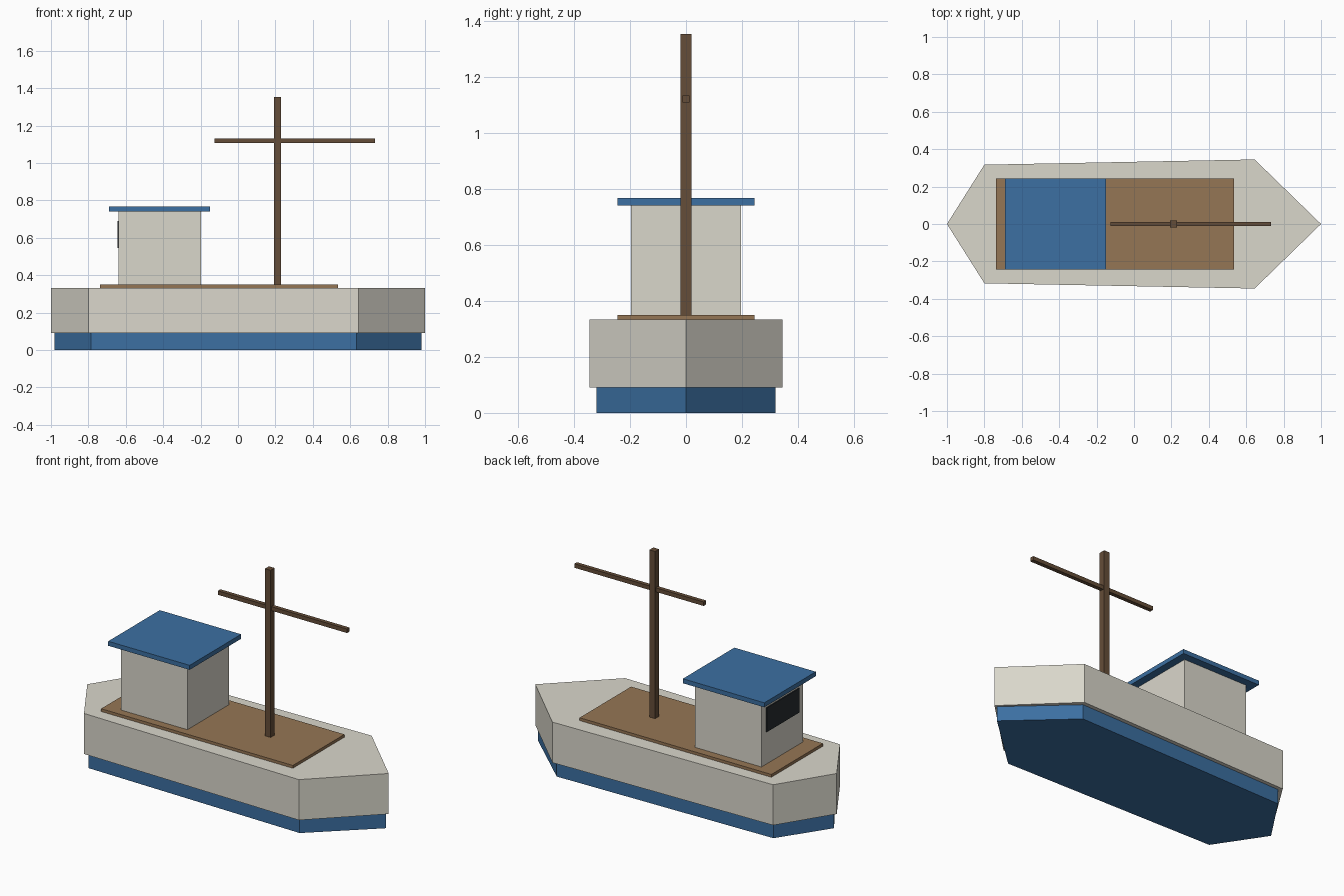
import bpy, bmesh

if "Cube" in bpy.data.objects:
    bpy.data.objects.remove(bpy.data.objects["Cube"])


def material(name, rgb):
    m = bpy.data.materials.new(name)
    m.diffuse_color = (*rgb, 1)
    m.use_nodes = True
    m.node_tree.nodes["Principled BSDF"].inputs["Base Color"].default_value = m.diffuse_color
    return m


cream = material("cream", (0.70, 0.68, 0.60))
blue = material("blue", (0.045, 0.16, 0.36))
tan = material("deck_wood", (0.30, 0.18, 0.09))
brown = material("mast_wood", (0.13, 0.075, 0.04))
dark = material("dark_glass", (0.02, 0.025, 0.03))


def prism(name, outline, z0, z1, mat):
    """Extrude a flat outline from z0 up to z1."""
    bm = bmesh.new()
    base = bm.faces.new([bm.verts.new((x, y, z0)) for x, y in outline])
    top = bmesh.ops.extrude_face_region(bm, geom=[base])["geom"]
    verts = [g for g in top if isinstance(g, bmesh.types.BMVert)]
    bmesh.ops.translate(bm, vec=(0, 0, z1 - z0), verts=verts)
    bmesh.ops.recalc_face_normals(bm, faces=bm.faces)
    mesh = bpy.data.meshes.new(name)
    bm.to_mesh(mesh)
    bm.free()
    mesh.materials.append(mat)
    obj = bpy.data.objects.new(name, mesh)
    bpy.context.collection.objects.link(obj)


def box(name, x0, x1, half_y, z0, z1, mat):
    prism(name, [(x0, -half_y), (x1, -half_y), (x1, half_y), (x0, half_y)], z0, z1, mat)


# Hull: six-sided outline, with a slightly smaller blue bottom
hull = [(-1, 0), (-0.8, -0.317), (0.645, -0.345), (1, 0), (0.645, 0.345), (-0.8, 0.317)]
prism("hull", hull, 0.09, 0.333, cream)
prism("hull_bottom", [(x * 0.982, y * 0.928) for x, y in hull], 0, 0.09, blue)

# Deck and cabin
box("deck", -0.737, 0.535, 0.244, 0.333, 0.35, tan)
box("cabin", -0.638, -0.198, 0.196, 0.345, 0.74, cream)
box("cabin_roof", -0.69, -0.15, 0.244, 0.74, 0.767, blue)
box("rear_window", -0.645, -0.63, 0.155, 0.545, 0.69, dark)

# Mast and yard
box("mast", 0.192, 0.23, 0.019, 0.345, 1.352, brown)
box("yard", -0.125, 0.732, 0.012, 1.108, 1.132, brown)
